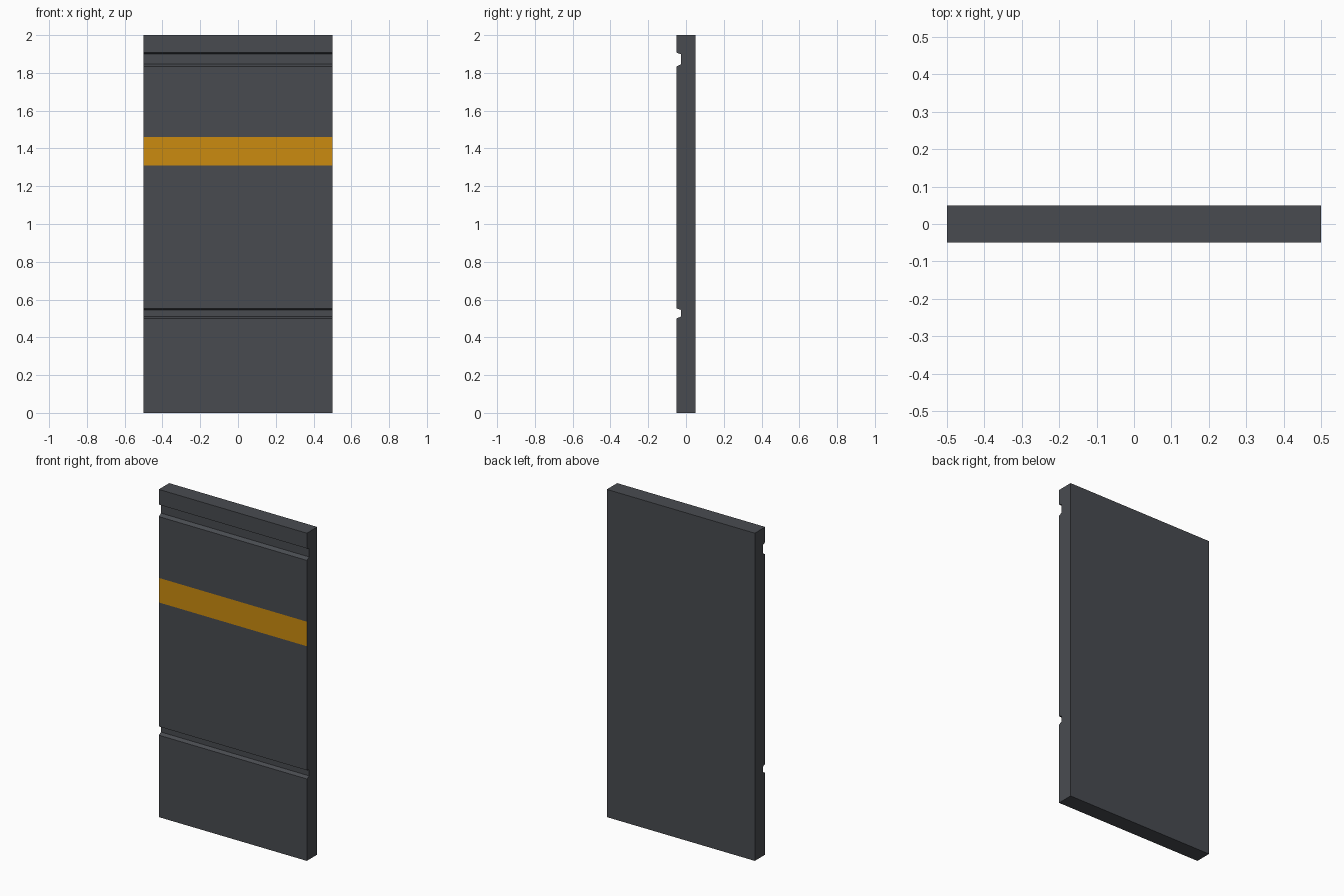
import bpy, bmesh

if "Cube" in bpy.data.objects:
    bpy.data.objects.remove(bpy.data.objects["Cube"])


def material(name, rgb):
    m = bpy.data.materials.new(name)
    m.diffuse_color = (*rgb, 1.0)
    m.use_nodes = True
    m.node_tree.nodes["Principled BSDF"].inputs["Base Color"].default_value = m.diffuse_color
    return m


grey = material("dark grey", (0.066, 0.071, 0.081))
amber = material("amber", (0.60, 0.26, 0.005))

FRONT, BACK, GROOVE = -0.05, 0.05, -0.027
STRIPE = (1.31, 1.46)


def groove(bottom, top, slope):
    """Front profile points of one bevelled groove, going up."""
    return [(FRONT, bottom), (GROOVE, bottom + slope),
            (GROOVE, top - 0.008), (FRONT, top)]


# Side profile of the panel (y, z), starting at the front foot
profile = [(FRONT, 0)]
profile += groove(0.50, 0.553, 0.01)
profile += [(FRONT, z) for z in STRIPE]
profile += groove(1.834, 1.907, 0.012)
profile += [(FRONT, 2), (BACK, 2), (BACK, 0)]

# Extrude the profile across the width
bm = bmesh.new()
face = bm.faces.new([bm.verts.new((-0.5, y, z)) for y, z in profile])
ext = bmesh.ops.extrude_face_region(bm, geom=[face])
for v in ext["geom"]:
    if isinstance(v, bmesh.types.BMVert):
        v.co.x = 0.5
bmesh.ops.recalc_face_normals(bm, faces=bm.faces)

# Amber stripe on the front face only
for f in bm.faces:
    c = f.calc_center_median()
    if abs(c.y - FRONT) < 1e-4 and STRIPE[0] < c.z < STRIPE[1]:
        f.material_index = 1

# Clean fill of the concave end caps
bmesh.ops.triangulate(bm, faces=[f for f in bm.faces if len(f.verts) > 4])

mesh = bpy.data.meshes.new("wall_panel")
bm.to_mesh(mesh)
bm.free()
mesh.materials.append(grey)
mesh.materials.append(amber)
bpy.context.collection.objects.link(bpy.data.objects.new("wall_panel", mesh))
